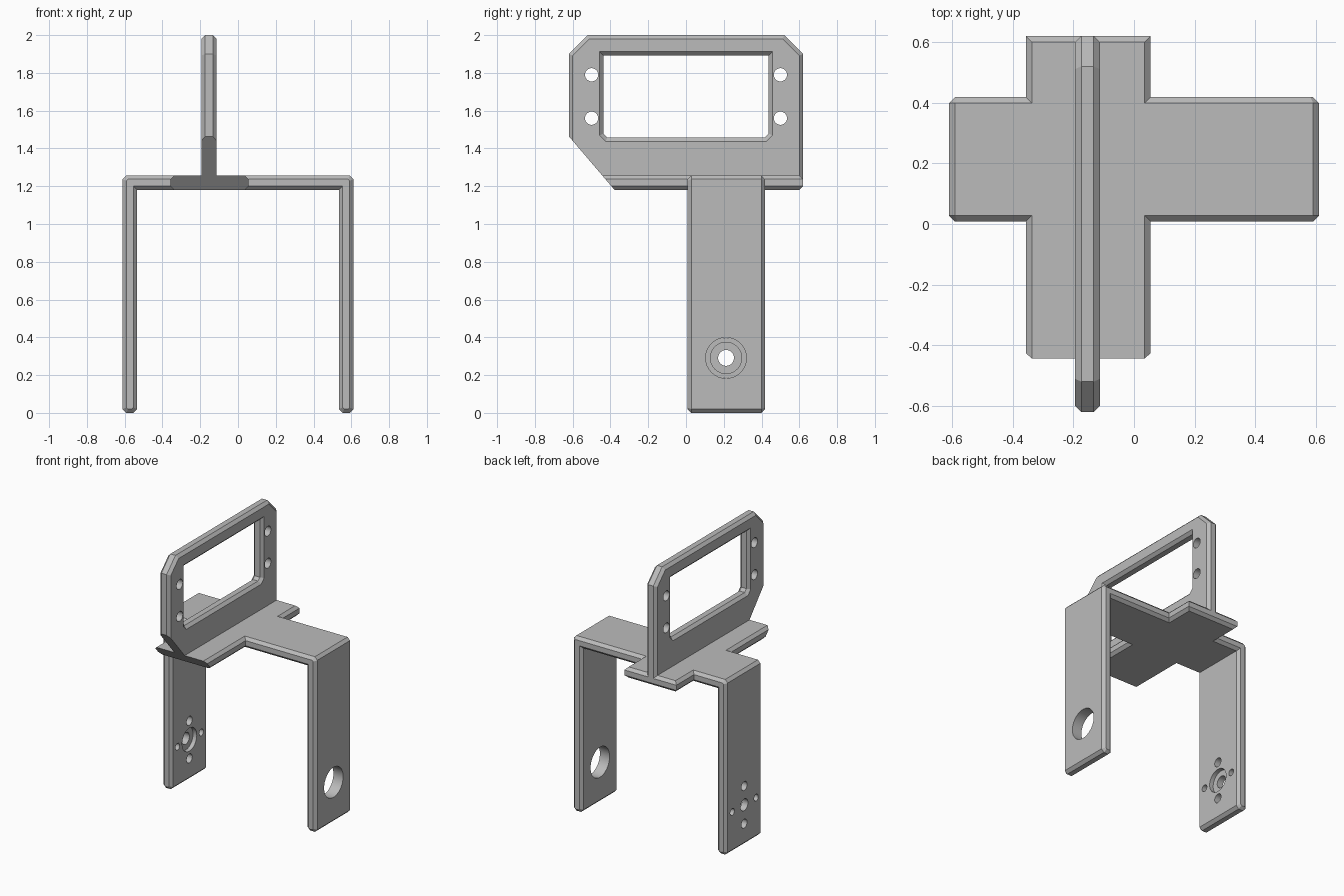
import bpy, bmesh, math
from mathutils import Vector

if "Cube" in bpy.data.objects:
    bpy.data.objects.remove(bpy.data.objects["Cube"])

CH = 0.02           # chamfer on every outer edge
THICK = 0.077       # sheet thickness

grey = bpy.data.materials.new("light grey")
grey.use_nodes = True
grey.diffuse_color = (0.5, 0.5, 0.5, 1)
grey.node_tree.nodes["Principled BSDF"].inputs["Base Color"].default_value = (0.5, 0.5, 0.5, 1)


def inset(loop, d):
    """Offset a counter-clockwise outline inward by d with mitred corners."""
    out = []
    for i, p in enumerate(loop):
        p, a, b = Vector(p), Vector(loop[i - 1]), Vector(loop[(i + 1) % len(loop)])
        u, v = (p - a).normalized(), (b - p).normalized()
        n, m = Vector((-u.y, u.x)), Vector((-v.y, v.x))
        out.append(p + (n + m) * d / (1 + n.dot(m)))
    return out


def loft(name, axis, sections):
    """Solid through matching outlines, each placed at a position along an axis."""
    place = {"x": lambda p, t: (t, p[0], p[1]),
             "y": lambda p, t: (p[0], t, p[1]),
             "z": lambda p, t: (p[0], p[1], t)}[axis]
    bm = bmesh.new()
    rings = [[bm.verts.new(place(p, t)) for p in loop] for loop, t in sections]
    bm.faces.new(rings[0])
    bm.faces.new(rings[-1])
    count = len(rings[0])
    for low, high in zip(rings, rings[1:]):
        for i in range(count):
            j = (i + 1) % count
            bm.faces.new((low[i], low[j], high[j], high[i]))
    bmesh.ops.recalc_face_normals(bm, faces=bm.faces)
    mesh = bpy.data.meshes.new(name)
    bm.to_mesh(mesh)
    bm.free()
    mesh.materials.append(grey)
    ob = bpy.data.objects.new(name, mesh)
    bpy.context.collection.objects.link(ob)
    return ob


def plate(name, axis, loop, lo, hi):
    """Plate with chamfered rims on both faces."""
    small = inset(loop, CH)
    return loft(name, axis, [(small, lo), (loop, lo + CH), (loop, hi - CH), (small, hi)])


def rect(a0, a1, b0, b1):
    return [(a0, b0), (a1, b0), (a1, b1), (a0, b1)]


def circle(a, b, r, n=32):
    return [(a + r * math.cos(2 * math.pi * i / n), b + r * math.sin(2 * math.pi * i / n))
            for i in range(n)]


def drill(y, z, r, x0, x1):
    hole = circle(y, z, r)
    return loft("hole_cutter", "x", [(hole, x0), (hole, x1)])


def combine(target, tool, operation):
    mod = target.modifiers.new("join", "BOOLEAN")
    mod.operation, mod.solver, mod.object = operation, "EXACT", tool
    graph = bpy.context.evaluated_depsgraph_get()
    mesh = bpy.data.meshes.new_from_object(target.evaluated_get(graph))
    target.modifiers.clear()
    target.data = mesh
    bpy.data.objects.remove(tool)


def slant_cut(ob):
    """Slice off the lower front corner along a sloping plane."""
    bm = bmesh.new()
    bm.from_mesh(ob.data)
    bmesh.ops.bisect_plane(bm, geom=bm.verts[:] + bm.edges[:] + bm.faces[:],
                           plane_co=(0, -0.378, 1.18), plane_no=(0, -0.284, -0.242),
                           clear_outer=True)
    bmesh.ops.holes_fill(bm, edges=[e for e in bm.edges if e.is_boundary])
    bmesh.ops.recalc_face_normals(bm, faces=bm.faces)
    bm.to_mesh(ob.data)
    bm.free()


# U-shaped arch: two legs and a bridge, outlined in x and z
W, TOP = 0.611, 1.257
IN, UNDER = W - THICK, TOP - THICK
half = [(IN, UNDER), (IN, CH), (IN + CH, 0), (W - CH, 0), (W, CH), (W, TOP - CH), (W - CH, TOP)]
arch = plate("bracket", "y", half + [(-x, z) for x, z in reversed(half)], 0.008, 0.419)

# Cross plate, running front to back
cross = plate("cross_plate", "z", rect(-0.357, 0.055, -0.62, 0.62), UNDER, TOP)
slant_cut(cross)

# Upright mounting plate with clipped top corners
X0, X1 = -0.194, -0.113
outline = [(-0.62, 1.16), (0.62, 1.16), (0.62, 1.9), (0.52, 2), (-0.52, 2), (-0.62, 1.9)]
upright = plate("upright", "x", outline, X0, X1)
slant_cut(upright)
# Trim the foot so it stays inside the cross plate
foot = loft("foot_cutter", "x", [(rect(-1, 1, 1, 1.215), -0.4), (rect(-1, 1, 1, 1.215), 0.1)])
combine(upright, foot, "DIFFERENCE")

# Window with chamfered rims
window = [(-0.417, 1.458), (0.417, 1.458), (0.437, 1.478), (0.437, 1.892),
          (-0.437, 1.892), (-0.437, 1.478)]
wide = inset(window, -CH)
combine(upright, loft("window_cutter", "x", [
    (inset(window, -2 * CH), X0 - CH), (wide, X0), (window, X0 + CH),
    (window, X1 - CH), (wide, X1), (inset(window, -2 * CH), X1 + CH)]), "DIFFERENCE")

# Four screw holes beside the window
for y in (-0.5, 0.5):
    for z in (1.56, 1.79):
        combine(upright, drill(y, z, 0.035, -0.3, 0), "DIFFERENCE")

# Join the sheets into one bracket
combine(arch, cross, "UNION")
combine(arch, upright, "UNION")

# Left leg: large bearing hole
Y, Z = 0.212, 0.291
combine(arch, drill(Y, Z, 0.108, 0.4, 0.8), "DIFFERENCE")

# Right leg: hub hole, inner recess and four screw holes
combine(arch, drill(Y, Z, 0.042, -0.8, -0.4), "DIFFERENCE")
combine(arch, drill(Y, Z, 0.083, -IN - 0.03, -0.4), "DIFFERENCE")
for dy, dz, r in ((0, 1, 0.032), (0, -1, 0.032), (1, 0, 0.024), (-1, 0, 0.024)):
    combine(arch, drill(Y + 0.135 * dy, Z + 0.135 * dz, r, -0.8, -0.4), "DIFFERENCE")

# Smooth hole walls, crisp chamfers
bpy.ops.object.select_all(action="DESELECT")
arch.select_set(True)
bpy.context.view_layer.objects.active = arch
bpy.ops.object.shade_smooth_by_angle(angle=math.radians(30))
